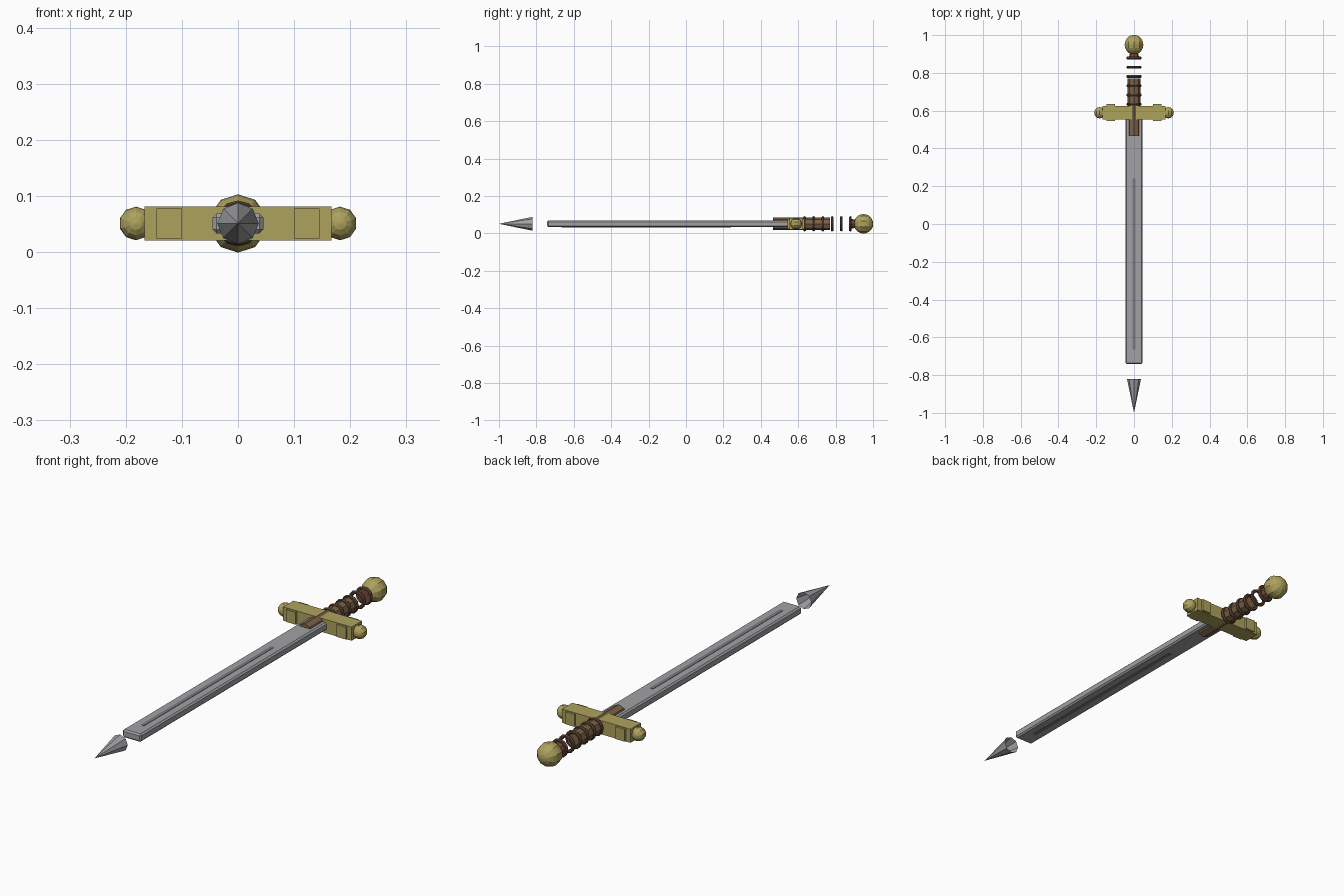
import bpy
from math import pi, radians

if "Cube" in bpy.data.objects:
    bpy.data.objects.remove(bpy.data.objects["Cube"])

ZC = 0.051  # height of the sword's long axis


def material(name, r, g, b):
    m = bpy.data.materials.new(name)
    m.diffuse_color = (r, g, b, 1)
    m.use_nodes = True
    m.node_tree.nodes["Principled BSDF"].inputs["Base Color"].default_value = m.diffuse_color
    return m


STEEL = material("steel", 0.36, 0.36, 0.38)
DARK_STEEL = material("dark_steel", 0.2, 0.2, 0.22)
GOLD = material("gold", 0.42, 0.36, 0.11)
LEATHER = material("leather", 0.2, 0.12, 0.06)
WRAP = material("dark_wrap", 0.1, 0.055, 0.035)
COPPER = material("copper", 0.2, 0.06, 0.04)


def finish(name, mat):
    o = bpy.context.object
    o.name = name
    o.data.materials.append(mat)
    return o


def box(name, mat, x, y, z, bevel=0):
    """Box from (min, max) pairs, with an optional chamfer."""
    spans = (x, y, z)
    bpy.ops.mesh.primitive_cube_add(size=1, location=[(a + b) / 2 for a, b in spans])
    o = finish(name, mat)
    o.scale = [b - a for a, b in spans]
    bpy.ops.object.transform_apply(location=False, rotation=False, scale=True)
    if bevel:
        m = o.modifiers.new("chamfer", 'BEVEL')
        m.width = bevel
        m.segments = 1
    return o


def ball(name, mat, x, y, r, rings):
    bpy.ops.mesh.primitive_uv_sphere_add(segments=10, ring_count=rings, radius=r,
                                         location=(x, y, ZC), rotation=(pi / 2, 0, 0))
    return finish(name, mat)


def taper(name, mat, y0, y1, r0, r1, fill='NGON', sides=8):
    """Cylinder or cone along y, from y0 to y1."""
    bpy.ops.mesh.primitive_cone_add(vertices=sides, radius1=r0, radius2=r1, depth=abs(y1 - y0),
                                    end_fill_type=fill, location=(0, (y0 + y1) / 2, ZC),
                                    rotation=(radians(90 if y1 < y0 else -90), 0, 0))
    return finish(name, mat)


# blade, its long groove strip and the separate open-backed tip
box("blade", STEEL, (-0.045, 0.045), (-0.742, 0.58), (ZC - 0.0175, ZC + 0.0175), 0.0065)
box("fuller", DARK_STEEL, (-0.008, 0.008), (-0.665, 0.24), (ZC - 0.019, ZC + 0.019))
taper("blade_tip", STEEL, -0.82, -1.0, 0.037, 0, 'NOTHING')

# crossguard with raised blocks and end balls
box("crossguard", GOLD, (-0.167, 0.167), (0.553, 0.625), (ZC - 0.03, ZC + 0.03))
for side, s in (("left", -1), ("right", 1)):
    xs = sorted((s * 0.10, s * 0.145))
    box("guard_block_" + side, GOLD, xs, (0.544, 0.634), (ZC - 0.027, ZC + 0.027))
    ball("guard_ball_" + side, GOLD, s * 0.182, 0.589, 0.03, 8)

# grip with wrapped rings
taper("grip", LEATHER, 0.465, 0.77, 0.034, 0.034)
for i in range(6):
    bpy.ops.mesh.primitive_torus_add(major_segments=12, minor_segments=6, major_radius=0.033,
                                     minor_radius=0.008, location=(0, 0.634 + 0.049 * i, ZC),
                                     rotation=(pi / 2, 0, 0))
    finish("grip_ring_%d" % (i + 1), WRAP)

# collar and pommel
taper("pommel_collar", COPPER, 0.872, 0.91, 0.03, 0.02)
ball("pommel", GOLD, 0, 0.949, 0.052, 10)
